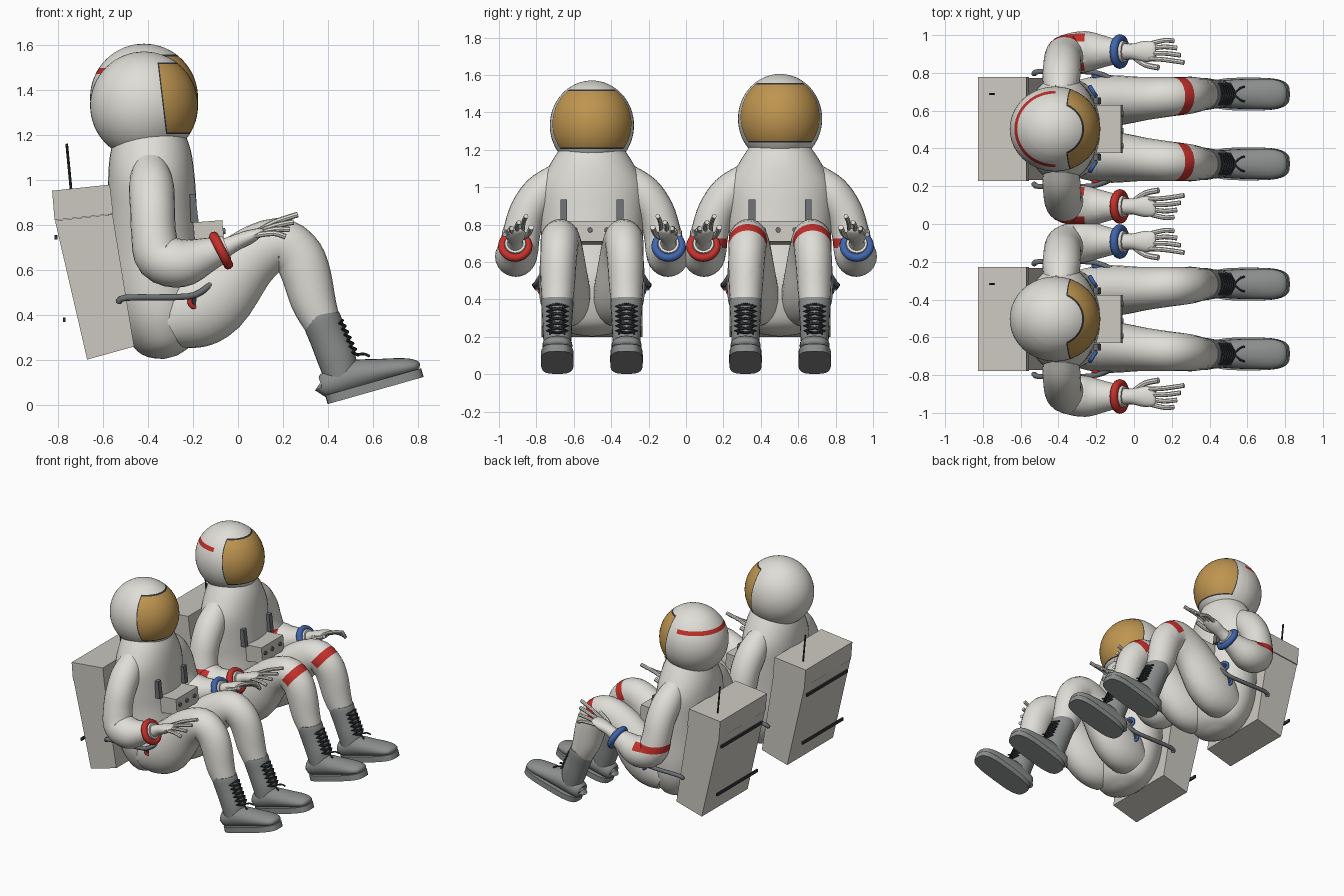
import bpy, bmesh, math
from mathutils import Vector

cube = bpy.data.objects.get("Cube")
if cube:
    bpy.data.objects.remove(cube, do_unlink=True)


def material(name, r, g, b):
    m = bpy.data.materials.new(name)
    m.use_nodes = True
    m.diffuse_color = (r, g, b, 1)
    m.node_tree.nodes["Principled BSDF"].inputs["Base Color"].default_value = (r, g, b, 1)
    return m


SUIT = material("suit white", .74, .73, .68)
PACK = material("pack beige", .60, .58, .53)
GOLD = material("visor gold", .52, .30, .08)
RED = material("signal red", .55, .03, .025)
BLUE = material("signal blue", .05, .13, .42)
BOOT = material("boot grey", .26, .27, .27)
HOSE = material("hose grey", .15, .16, .17)
DARK = material("trim black", .03, .035, .04)


def finish(name, bm, mat, angle=40):
    bmesh.ops.recalc_face_normals(bm, faces=bm.faces)
    mesh = bpy.data.meshes.new(name)
    bm.to_mesh(mesh)
    bm.free()
    mesh.materials.append(mat)
    mesh.shade_smooth()
    mesh.set_sharp_from_angle(angle=math.radians(angle))
    ob = bpy.data.objects.new(name, mesh)
    bpy.context.collection.objects.link(ob)
    return ob


def catmull(keys, steps):
    """Smooth key tuples into a denser list."""
    out = []
    for i in range(len(keys) - 1):
        a, b, c, d = (keys[min(max(i + j, 0), len(keys) - 1)] for j in (-1, 0, 1, 2))
        for s in range(steps):
            t = s / steps
            out.append([.5 * (2 * q + (r - p) * t + (2 * p - 5 * q + 4 * r - w) * t * t
                              + (3 * q - p - 3 * r + w) * t ** 3)
                        for p, q, r, w in zip(a, b, c, d)])
    return out + [list(keys[-1])]


def tube(name, keys, mat, sides=24, steps=4, ref=(0, 1, 0)):
    """Loft of ellipses; key = x, y, z, depth radius, side radius."""
    rows = catmull(keys, steps) if steps > 1 else keys
    pts = [Vector(r[:3]) for r in rows]
    bm = bmesh.new()
    rings = []
    for i, row in enumerate(rows):
        t = (pts[min(i + 1, len(pts) - 1)] - pts[max(i - 1, 0)]).normalized()
        side = Vector(ref)
        side = (side - t * side.dot(t)).normalized()
        up = t.cross(side)
        ring = []
        for k in range(sides):
            a = math.tau * k / sides
            ring.append(bm.verts.new(pts[i] + up * row[3] * math.cos(a) + side * row[4] * math.sin(a)))
        rings.append(ring)
    for r0, r1 in zip(rings, rings[1:]):
        for k in range(sides):
            n = (k + 1) % sides
            bm.faces.new((r0[k], r0[n], r1[n], r1[k]))
    bm.faces.new(rings[0])
    bm.faces.new(rings[-1])
    return finish(name, bm, mat)


def rod(name, pts, r, mat, sides=10, steps=3, ref=(0, 1, 0)):
    return tube(name, [(*p, r, r) for p in pts], mat, sides, steps, ref)


def prism(name, outline, y, half, mat):
    """Side outline in x and z, extruded across y."""
    bm = bmesh.new()
    f = bm.faces.new([bm.verts.new((x, y - half, z)) for x, z in outline])
    ext = bmesh.ops.extrude_face_region(bm, geom=[f])["geom"]
    bmesh.ops.translate(bm, vec=(0, 2 * half, 0), verts=[v for v in ext if isinstance(v, bmesh.types.BMVert)])
    return finish(name, bm, mat, 30)


def paint(ob, planes, rule, mat):
    """Cut along planes (normal, distance), then colour the faces that meet the rule."""
    ob.data.materials.append(mat)
    slot = len(ob.data.materials) - 1
    bm = bmesh.new()
    bm.from_mesh(ob.data)
    for no, d in planes:
        no = Vector(no)
        bmesh.ops.bisect_plane(bm, geom=bm.verts[:] + bm.edges[:] + bm.faces[:], dist=1e-5,
                               plane_co=no * d / no.length_squared, plane_no=no)
    for f in bm.faces:
        if rule(f.calc_center_median()):
            f.material_index = slot
    bm.to_mesh(ob.data)
    bm.free()


def ring(name, loc, axis, major, minor, mat):
    bpy.ops.mesh.primitive_torus_add(major_segments=28, minor_segments=10, major_radius=major, minor_radius=minor,
                                     location=loc, rotation=Vector(axis).to_track_quat('Z', 'Y').to_euler())
    ob = bpy.context.object
    ob.name = name
    ob.data.materials.append(mat)
    ob.data.shade_smooth()


def helmet(cy, cz, striped):
    bm = bmesh.new()
    bmesh.ops.create_uvsphere(bm, u_segments=48, v_segments=32, radius=1)
    for v in bm.verts:
        v.co = Vector((-.418 + v.co.x * .24, cy + v.co.y * .225, cz + v.co.z * .24))
    ob = finish("helmet", bm, SUIT, 80)
    up, slant = (0, 0, 1), (1, 0, .12)
    lo, hi, edge = cz - .127, cz + .192, -.335 + .12 * cz
    front = lambda c: c.x + .12 * c.z > edge
    cuts = [(slant, edge), (slant, edge + .006)] + [(up, z) for z in (lo, lo + .008, hi - .008, hi)]
    paint(ob, cuts, lambda c: front(c) and lo < c.z < hi, DARK)
    paint(ob, [], lambda c: c.x + .12 * c.z > edge + .006 and lo + .008 < c.z < hi - .008, GOLD)
    if striped:
        paint(ob, [(up, cz + .105), (up, cz + .132), ((1, 0, 0), -.415)],
              lambda c: cz + .105 < c.z < cz + .132 and c.x < -.415, RED)


def boot(y):
    tube("boot_shaft", [(.368, y, .40, .082, .084), (.375, y, .37, .086, .086), (.405, y, .29, .084, .08),
                        (.44, y, .20, .085, .076), (.46, y, .12, .075, .07)], BOOT)
    tilt = math.radians(15.8)
    c, s = math.cos(tilt), math.sin(tilt)
    place = lambda u, h: (.41 + u * c - h * s, .005 + u * s + h * c)
    foot = []
    for u, h, rh, ry in ((-.015, .08, .01, .02), (-.005, .08, .055, .06), (.12, .09, .07, .075), (.25, .078, .055, .08),
                         (.36, .064, .042, .077), (.415, .055, .026, .055), (.428, .05, .006, .015)):
        x, z = place(u, h)
        foot.append((x, y, z, rh, ry))
    tube("boot_foot", foot, BOOT)
    # sole with a rounded plan
    bm = bmesh.new()
    rows = []
    for h in (0, .04):
        row = []
        for k in range(32):
            a = math.tau * k / 32
            u = .21 + .222 * math.copysign(abs(math.cos(a)) ** .6, math.cos(a))
            x, z = place(u, h)
            row.append(bm.verts.new((x, y + .087 * math.copysign(abs(math.sin(a)) ** .6, math.sin(a)), z)))
        bm.faces.new(row)
        rows.append(row)
    for k in range(32):
        n = (k + 1) % 32
        bm.faces.new((rows[0][k], rows[0][n], rows[1][n], rows[1][k]))
    finish("boot_sole", bm, BOOT)
    # crossed laces
    for sgn in (-1, 1):
        pts = []
        for i in range(13):
            w, t = (0, 1, 0, -1)[i % 4] * sgn, i / 12
            pts.append((.465 + .07 * t - .02 * abs(w), y + .055 * w, .375 - .155 * t))
        rod("boot_lace", pts, .007, DARK, 6, 2, (1, 0, .3))
        rod("lace_end", [(.53, y, .222), (.56, y + sgn * .03, .225), (.585, y + sgn * .04, .215)], .006, DARK, 6)


def limbs(cy, s, striped):
    accent = BLUE if s > 0 else RED
    # leg
    leg = tube("leg", [(x, cy + s * y, z, r, ry) for x, y, z, r, ry in (
        (-.30, .13, .37, .13, .12), (-.22, .14, .41, .17, .135), (-.11, .15, .475, .175, .135),
        (.05, .16, .645, .137, .115), (.18, .17, .715, .115, .105), (.26, .175, .67, .112, .10),
        (.30, .18, .59, .11, .097), (.335, .183, .46, .10, .09), (.375, .185, .36, .082, .08))], SUIT)
    if striped:
        d = (.8, 0, -.6)
        paint(leg, [(d, -.265), (d, -.205), ((.6, 0, .8), .69)],
              lambda c: -.265 < .8 * c.x - .6 * c.z < -.205 and .6 * c.x + .8 * c.z > .69, RED)
    boot(cy + s * .185)
    # arm
    arm = tube("arm", [(x, cy + s * y, z, r, r) for x, y, z, r in (
        (-.39, .18, 1.05, .08), (-.385, .27, .97, .10), (-.38, .34, .87, .10), (-.375, .375, .76, .10),
        (-.35, .395, .655, .107), (-.25, .41, .63, .108), (-.14, .41, .665, .078), (-.05, .41, .70, .055))], SUIT)
    if striped:
        paint(arm, [((0, 0, 1), .675), ((0, 0, 1), .725)],
              lambda c: .675 < c.z < .725 and c.x < -.27, RED)
    ring("wrist_band", (-.075, cy + s * .41, .685), (.88, 0, .45), .07, .022, accent)
    # glove
    gy = lambda y: cy + s * y
    tube("palm", [(-.07, gy(.41), .69, .045, .045), (-.01, gy(.41), .72, .036, .042), (.05, gy(.41), .745, .032, .055),
                  (.10, gy(.41), .768, .018, .05), (.115, gy(.41), .775, .006, .03)], SUIT, 16)
    for j in range(4):
        y = .372 + .026 * j
        rod("finger", [(.08, gy(y), .765 - .004 * j), (.16, gy(y - .005 + .008 * j), .81 - .016 * j),
                       (.265 - .018 * j, gy(y - .02 + .012 * j), .845 - .033 * j)], .0125, SUIT, 8)
    rod("thumb", [(.0, gy(.38), .725), (.06, gy(.34), .75), (.13, gy(.325), .785)], .015, SUIT, 8)
    # hose and connectors at the hip
    rod("side_hose", [(-.53, gy(.29), .455), (-.50, gy(.305), .475), (-.30, gy(.305), .477),
                      (-.19, gy(.295), .488), (-.12, gy(.265), .535)], .014, HOSE)
    ring("hip_connector", (-.19, gy(.272), .46), (.4, s, 0), .027, .011, accent)
    rod("hip_plug", [(-.2, gy(.25), .46), (-.187, gy(.28), .46)], .02, DARK, 12, 1, (0, 0, 1))
    ring("chest_connector", (-.218, gy(.2), .62), (1, s * .6, 0), .027, .011, BLUE)
    rod("chest_plug", [(-.24, gy(.19), .62), (-.21, gy(.206), .62)], .02, DARK, 12, 1, (0, 0, 1))
    # chest strap
    prism("chest_strap", [(-.215, .935), (-.19, .935), (-.175, .81), (-.21, .81)], gy(.15), .018, HOSE)


def astronaut(cy, lift, striped):
    tube("torso", [(x, cy, z, rx, ry) for x, z, rx, ry in (
        (-.40, 1.22, .15, .16), (-.39, 1.12, .18, .225), (-.385, 1.0, .193, .28), (-.38, .85, .198, .28),
        (-.375, .70, .205, .27), (-.355, .50, .215, .27), (-.335, .36, .185, .25),
        (-.31, .25, .12, .18), (-.30, .21, .03, .05))], SUIT, 36)
    helmet(cy, 1.33 + lift, striped)
    for s in (-1, 1):
        limbs(cy, s, striped)
    # chest control box
    prism("control_box", [(-.2, .81), (-.07, .82), (-.06, .71), (-.19, .69)], cy, .128, PACK)
    for y in (-.09, -.01, .08):
        rod("control_knob", [(-.08, cy + y, .77), (-.056, cy + y, .772)], .014, HOSE, 12, 1)
    # backpack
    prism("backpack", [(-.814, .818), (-.558, .846), (-.462, .258), (-.671, .2)], cy, .27, PACK)
    prism("backpack_lid", [(-.827, .951), (-.57, .978), (-.555, .848), (-.816, .82)], cy, .275, PACK)
    rod("antenna", [(-.742, cy + .185, .95), (-.762, cy + .185, 1.16)], .006, DARK, 8, 1)
    for x, z in ((-.81, .745), (-.773, .378)):
        prism("back_bar", [(x - .006, z - .01), (x + .006, z - .01), (x + .006, z + .01), (x - .006, z + .01)],
              cy, .24, DARK)


astronaut(-.503, 0, False)
astronaut(.503, .035, True)
